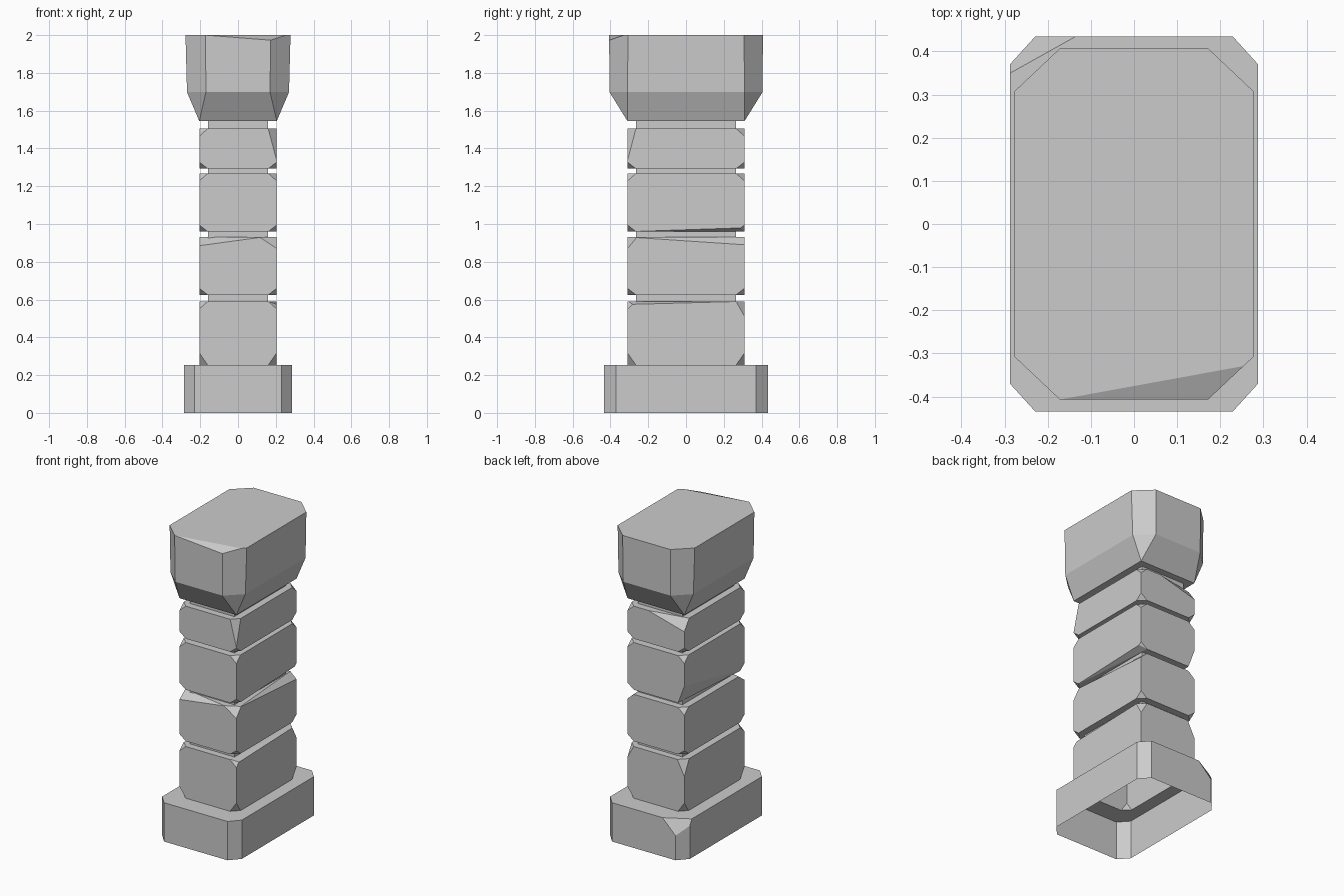
import bpy, bmesh
from mathutils import Vector

if "Cube" in bpy.data.objects:
    bpy.data.objects.remove(bpy.data.objects["Cube"])

stone = bpy.data.materials.new("grey_stone")
stone.use_nodes = True
GREY = (0.6, 0.6, 0.6, 1)
stone.diffuse_color = GREY
stone.node_tree.nodes["Principled BSDF"].inputs["Base Color"].default_value = GREY


def finish(bm, name):
    bmesh.ops.dissolve_limit(bm, angle_limit=0.01, verts=bm.verts, edges=bm.edges)
    mesh = bpy.data.meshes.new(name)
    bm.to_mesh(mesh)
    bm.free()
    mesh.materials.append(stone)
    obj = bpy.data.objects.new(name, mesh)
    bpy.context.collection.objects.link(obj)


def octagon(bm, hx, hy, cx, cy, z):
    """Ring of verts: rectangle with clipped corners."""
    pts = [(hx, cy - hy), (hx, hy - cy), (hx - cx, hy), (cx - hx, hy),
           (-hx, hy - cy), (-hx, cy - hy), (cx - hx, -hy), (hx - cx, -hy)]
    return [bm.verts.new((x, y, z)) for x, y in pts]


def slice_off(bm, pts, inside):
    """Cut away everything beyond the plane through three points."""
    a, b, c = map(Vector, pts)
    n = (b - a).cross(c - a).normalized()
    if n.dot(Vector(inside) - a) > 0:
        n = -n
    cut = bmesh.ops.bisect_plane(bm, geom=bm.verts[:] + bm.edges[:] + bm.faces[:], dist=1e-5,
                                 plane_co=a, plane_no=n, clear_outer=True)
    edges = [e for e in cut["geom_cut"] if isinstance(e, bmesh.types.BMEdge) and e.is_boundary]
    if len(edges) > 2:
        bmesh.ops.edgeloop_fill(bm, edges=edges)
    bmesh.ops.recalc_face_normals(bm, faces=bm.faces)


def box(hx, hy, z0, z1):
    bm = bmesh.new()
    bmesh.ops.create_cube(bm, size=1)
    for v in bm.verts:
        v.co = (v.co.x * 2 * hx, v.co.y * 2 * hy, (z0 + z1) / 2 + v.co.z * (z1 - z0))
    return bm


BX, BY = 0.205, 0.31


def block(name, z0, z1, low, chips, open_bottom=False):
    """Stone block with every corner clipped, plus larger individual chips."""
    bm = box(BX, BY, z0, z1)
    corners = [((sx, sy, sz), (0.045, 0.045, low if sz < 0 else 0.04))
               for sx in (-1, 1) for sy in (-1, 1) for sz in (-1, 1)]
    for (sx, sy, sz), (dx, dy, dz) in corners + chips:
        p = Vector((sx * BX, sy * BY, z1 if sz > 0 else z0))
        pts = [p - Vector((sx * dx, 0, 0)), p - Vector((0, sy * dy, 0)), p - Vector((0, 0, sz * dz))]
        slice_off(bm, pts, (0, 0, (z0 + z1) / 2))
    if open_bottom:
        under = [f for f in bm.faces if f.normal.z < -0.99]
        bmesh.ops.delete(bm, geom=under, context="FACES")
    finish(bm, name)


# Hollow plinth: walls and a top rim around the shaft, open underneath
bm = bmesh.new()
rings = [octagon(bm, 0.287, 0.435, 0.058, 0.064, 0), octagon(bm, 0.287, 0.435, 0.058, 0.064, 0.253),
         octagon(bm, BX, BY, 0.045, 0.045, 0.253)]
for lower, upper in zip(rings, rings[1:]):
    for i in range(8):
        j = (i + 1) % 8
        bm.faces.new((lower[i], lower[j], upper[j], upper[i]))
slice_off(bm, [(-0.135, 0.435, 0.253), (-0.287, 0.35, 0.253), (-0.229, 0.435, 0.16)], (0, 0, 0.1))
finish(bm, "plinth")

# Stacked shaft blocks
block("shaft_block_bottom", 0.253, 0.59, 0.065,
      [((1, -1, 1), (0.04, 0.6, 0.016)), ((1, 1, 1), (0.045, 0.045, 0.08)),
       ((-1, 1, 1), (0.05, 0.05, 0.1))], True)
block("shaft_block_lower", 0.625, 0.93, 0.035,
      [((1, 1, 1), (0.045, 0.6, 0.04)), ((-1, -1, 1), (0.33, 0.06, 0.045)),
       ((1, -1, 1), (0.09, 0.05, 0.06))])
block("shaft_block_upper", 0.96, 1.268, 0.035,
      [((1, 1, -1), (0.045, 0.6, 0.02)), ((-1, 1, -1), (0.045, 0.6, 0.12))])
block("shaft_block_top", 1.293, 1.505, 0.035,
      [((1, -1, 1), (0.045, 0.045, 0.17)), ((-1, 1, 1), (0.26, 0.05, 0.07))])

# Recessed joints between the blocks
for i, (z0, z1) in enumerate([(0.57, 0.645), (0.91, 0.98), (1.25, 1.31), (1.48, 1.56)]):
    finish(box(0.16, 0.265, z0, z1), f"joint_{i + 1}")

# Flared cap with clipped corners and a chipped front top edge
bm = bmesh.new()
for sx in (-1, 1):
    for sy in (-1, 1):
        bm.verts.new((sx * BX, sy * BY, 1.545))
octagon(bm, 0.27, 0.405, 0.1, 0.095, 1.698)
octagon(bm, 0.278, 0.407, 0.106, 0.1, 2.0)
bmesh.ops.convex_hull(bm, input=bm.verts)
bmesh.ops.recalc_face_normals(bm, faces=bm.faces)
slice_off(bm, [(-0.172, -0.407, 2.0), (0.278, -0.325, 2.0), (0.172, -0.407, 1.973)], (0, 0, 1.8))
finish(bm, "cap")
